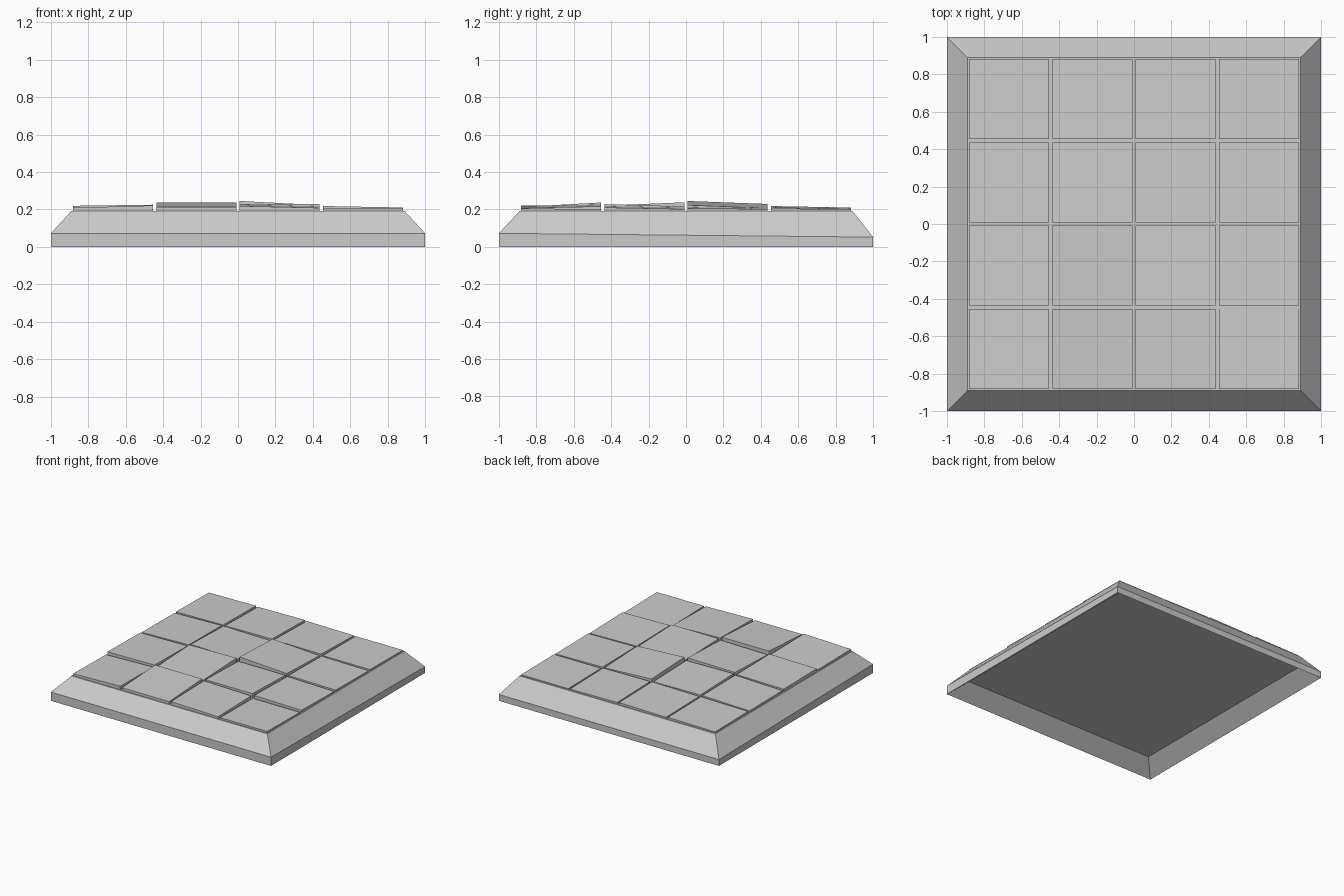
import bpy, bmesh

if "Cube" in bpy.data.objects:
    bpy.data.objects.remove(bpy.data.objects["Cube"])


def finish(bm, name):
    bmesh.ops.recalc_face_normals(bm, faces=bm.faces)
    me = bpy.data.meshes.new(name)
    bm.to_mesh(me)
    bm.free()
    ob = bpy.data.objects.new(name, me)
    bpy.context.collection.objects.link(ob)
    return ob


SIGNS = [(-1, -1), (1, -1), (1, 1), (-1, 1)]

# base slab: recessed underside, short rim (lower at the back), sloped skirt, plateau
bm = bmesh.new()
profile = [(.88, .10, .10), (1, 0, 0), (1, .072, .052), (.89, .192, .192)]
rings = [[bm.verts.new((sx * h, sy * h, zf if sy < 0 else zb)) for sx, sy in SIGNS]
         for h, zf, zb in profile]
bm.faces.new(rings[0])
bm.faces.new(rings[-1])
for a, b in zip(rings, rings[1:]):
    for i in range(4):
        j = (i + 1) % 4
        bm.faces.new((a[i], a[j], b[j], b[i]))
finish(bm, "base_slab")

# paving tiles: centre height, rise toward +x, rise toward +y (rows front to back)
TILES = [
    [(.212, .006, -.003), (.225, .000, .012), (.217, -.005, .004), (.203, .000, -.003)],
    [(.219, .003, -.003), (.226, .003, .009), (.222, .000, -.006), (.210, -.004, -.004)],
    [(.213, .006, -.002), (.220, -.003, -.006), (.226, -.011, -.008), (.207, -.003, -.002)],
    [(.208, .003, -.003), (.211, .003, -.004), (.209, -.002, -.005), (.203, .000, -.002)],
]
PITCH, HALF = .445, .214
for r, row in enumerate(TILES):
    for c, (z, tx, ty) in enumerate(row):
        cx, cy = (c - 1.5) * PITCH, (r - 1.5) * PITCH
        bm = bmesh.new()
        bmesh.ops.create_cube(bm, size=2)
        for v in bm.verts:
            sx, sy, up = v.co
            top = z + tx * sx + ty * sy
            v.co = (cx + sx * HALF, cy + sy * HALF, top if up > 0 else .185)
        finish(bm, f"paving_tile_{r}_{c}")
